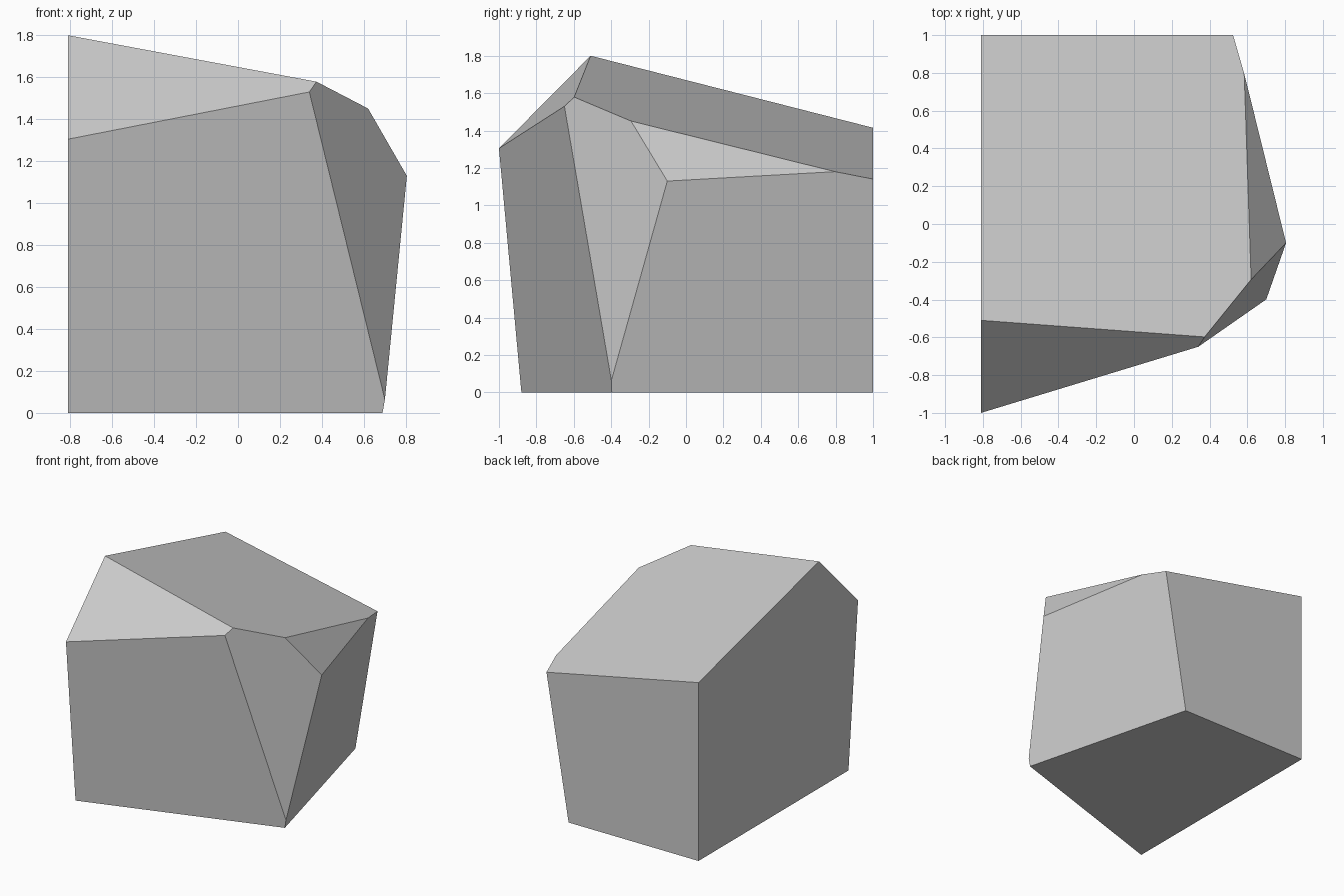
import bpy
import bmesh
from mathutils import Vector

cube = bpy.data.objects.get("Cube")
if cube:
    bpy.data.objects.remove(cube, do_unlink=True)

# Stone colour
stone = bpy.data.materials.new("stone grey")
stone.use_nodes = True
grey = (0.6, 0.6, 0.6, 1)
stone.diffuse_color = grey
stone.node_tree.nodes["Principled BSDF"].inputs["Base Color"].default_value = grey

# Corner points that fix the cleaved planes
peak = Vector((-0.81, -0.51, 1.8))
top_back = Vector((-0.81, 1, 1.415))
front_top = Vector((-0.81, -1, 1.305))
front_foot = Vector((-0.81, -0.88, 0))
brow_end = Vector((0.34, -0.65, 1.53))
shoulder = Vector((0.62, -0.29, 1.45))
side_tip = Vector((0.805, -0.1, 1.13))
side_back = Vector((0.585, 0.79, 1.18))
side_foot = Vector((0.7, -0.4, 0.06))

cuts = [
    (peak, top_back, shoulder),             # sloping top
    (front_foot, front_top, brow_end),      # leaning front
    (peak, front_top, brow_end),            # brow
    (side_foot, side_tip, brow_end),        # corner facet
    (shoulder, side_back, side_tip),        # upper side chamfer
    (side_foot, side_tip, side_back),       # side wall
]

# Rough block with its square left, back and bottom sides
bm = bmesh.new()
bmesh.ops.create_cube(bm, size=2)
low, high = Vector((-0.81, -1.2, 0)), Vector((1.2, 1, 2))
for v in bm.verts:
    v.co = Vector((high[i] if v.co[i] > 0 else low[i]) for i in range(3))

# Cleave each plane away and cap the opening
core = Vector((0, 0, 0.7))
for a, b, c in cuts:
    normal = (b - a).cross(c - a).normalized()
    if normal.dot(core - a) > 0:
        normal.negate()
    bmesh.ops.bisect_plane(bm, geom=bm.verts[:] + bm.edges[:] + bm.faces[:],
                           dist=1e-5, plane_co=a, plane_no=normal, clear_outer=True)
    rim = [e for e in bm.edges if e.is_boundary]
    if rim:
        bmesh.ops.contextual_create(bm, geom=rim)
bmesh.ops.recalc_face_normals(bm, faces=bm.faces[:])

mesh = bpy.data.meshes.new("cut_stone_block")
bm.to_mesh(mesh)
bm.free()
mesh.materials.append(stone)
block = bpy.data.objects.new("cut_stone_block", mesh)
bpy.context.collection.objects.link(block)
